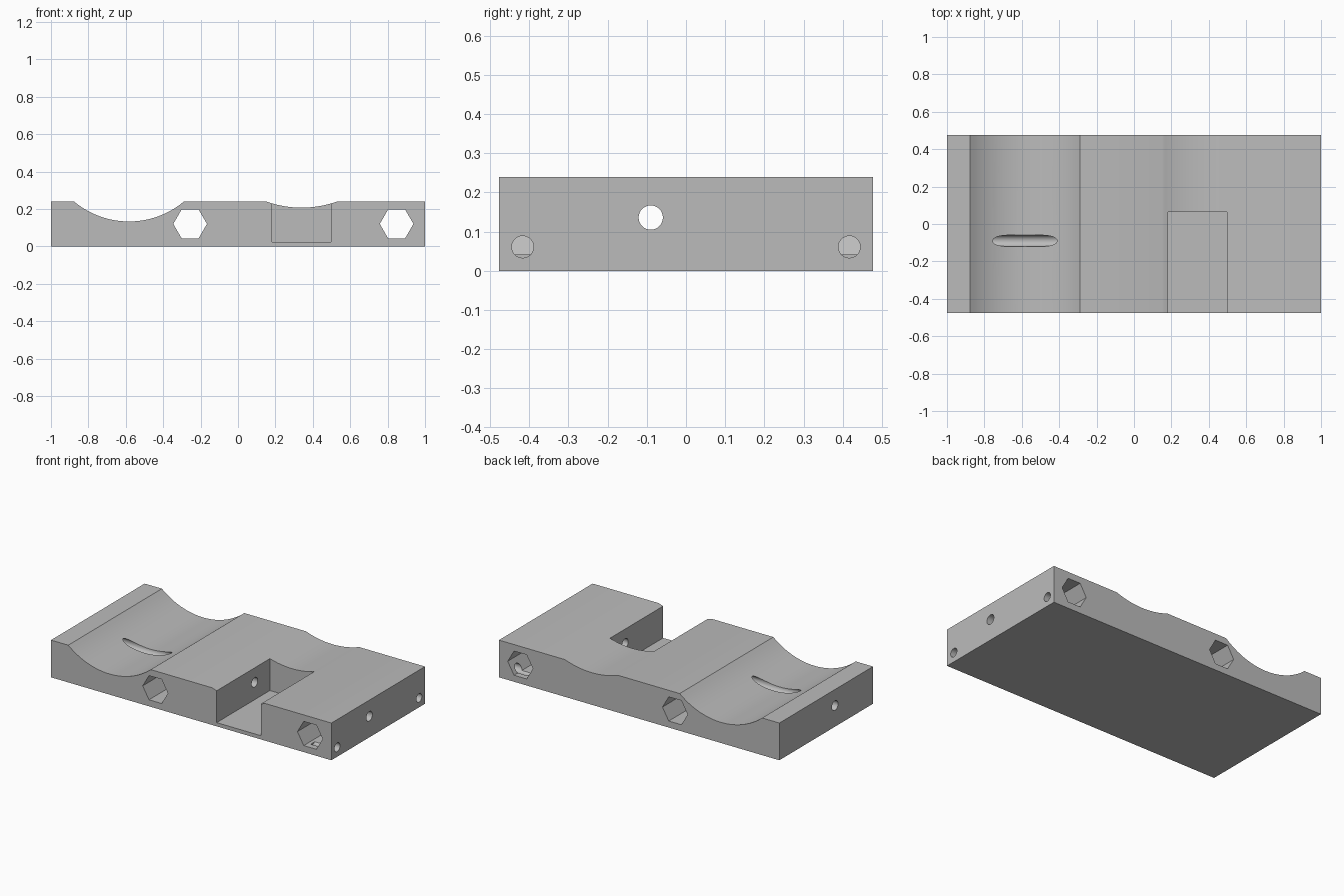
import bpy, bmesh, math
from mathutils import Matrix, Vector

cube = bpy.data.objects.get("Cube")
if cube:
    bpy.data.objects.remove(cube, do_unlink=True)

HALF_Y, TOP = 0.477, 0.24

grey = bpy.data.materials.new("plain grey")
grey.use_nodes = True
colour = (0.5, 0.5, 0.5, 1)
grey.diffuse_color = colour
grey.node_tree.nodes["Principled BSDF"].inputs["Base Color"].default_value = colour


def make_object(name, bm):
    bmesh.ops.recalc_face_normals(bm, faces=bm.faces)
    mesh = bpy.data.meshes.new(name)
    bm.to_mesh(mesh)
    bm.free()
    mesh.materials.append(grey)
    obj = bpy.data.objects.new(name, mesh)
    bpy.context.collection.objects.link(obj)
    return obj


def groove(centre, half, depth, steps=24):
    """Points of a shallow round groove in the top, left to right."""
    radius = (half ** 2 + depth ** 2) / (2 * depth)
    sweep = math.asin(half / radius)
    angles = [sweep * (2 * i / steps - 1) for i in range(steps + 1)]
    return [(centre + radius * math.sin(a),
             TOP - depth + radius * (1 - math.cos(a))) for a in angles]


def rod(name, start, end, radius, sides, turn=0):
    """Prism between two points, used as a cutter."""
    start, end = Vector(start), Vector(end)
    axis = end - start
    bm = bmesh.new()
    bmesh.ops.create_cone(bm, cap_ends=True, segments=sides, radius1=radius,
                          radius2=radius, depth=axis.length)
    spin = axis.to_track_quat('Z', 'Y').to_matrix().to_4x4()
    bmesh.ops.transform(bm, verts=bm.verts, matrix=Matrix.Translation(
        (start + end) / 2) @ spin @ Matrix.Rotation(turn, 4, 'Z'))
    return make_object(name, bm)


def box(name, low, high):
    low, high = Vector(low), Vector(high)
    bm = bmesh.new()
    bmesh.ops.create_cube(bm, size=1)
    bmesh.ops.transform(bm, verts=bm.verts, matrix=Matrix.Translation(
        (low + high) / 2) @ Matrix.Diagonal((*(high - low), 1)))
    return make_object(name, bm)


# Block with two grooves: front profile extruded to the back
profile = [(-1, 0), (-1, TOP)] + groove(-0.583, 0.294, 0.107) \
    + groove(0.34, 0.19, 0.033) + [(1, TOP), (1, 0)]
bm = bmesh.new()
face = bm.faces.new([bm.verts.new((x, -HALF_Y, z)) for x, z in profile])
back = bmesh.ops.extrude_face_region(bm, geom=[face])["geom"]
bmesh.ops.translate(bm, vec=(0, 2 * HALF_Y, 0),
                    verts=[v for v in back if isinstance(v, bmesh.types.BMVert)])
block = make_object("grooved_block", bm)

# Pocket open to the front and top
cutters = [box("pocket_cutter", (0.182, -0.6, 0.024), (0.497, 0.065, 0.4))]

# Hexagonal channels from front to back, points to the sides
for side, x in (("right", -0.256), ("left", 0.848)):
    cutters.append(rod(side + "_hexagon_cutter", (x, -0.6, 0.12), (x, 0.6, 0.12),
                       0.09, 6, math.pi / 2))

# Long round hole from end to end
cutters.append(rod("long_hole_cutter", (-1.1, -0.09, 0.136), (1.1, -0.09, 0.136),
                   0.031, 32))

# Short screw holes into the left hexagonal channel
for name, y in (("front", -0.417), ("back", 0.417)):
    cutters.append(rod(name + "_screw_hole_cutter", (0.825, y, 0.061),
                       (1.1, y, 0.061), 0.028, 32))

bpy.context.view_layer.objects.active = block
for cutter in cutters:
    mod = block.modifiers.new(cutter.name, 'BOOLEAN')
    mod.operation, mod.solver, mod.object = 'DIFFERENCE', 'EXACT', cutter
    bpy.ops.object.modifier_apply(modifier=mod.name)
    bpy.data.objects.remove(cutter, do_unlink=True)

# Smooth grooves and holes, crisp edges
bpy.ops.object.select_all(action='DESELECT')
block.select_set(True)
bpy.ops.object.shade_smooth_by_angle(angle=math.radians(30))
